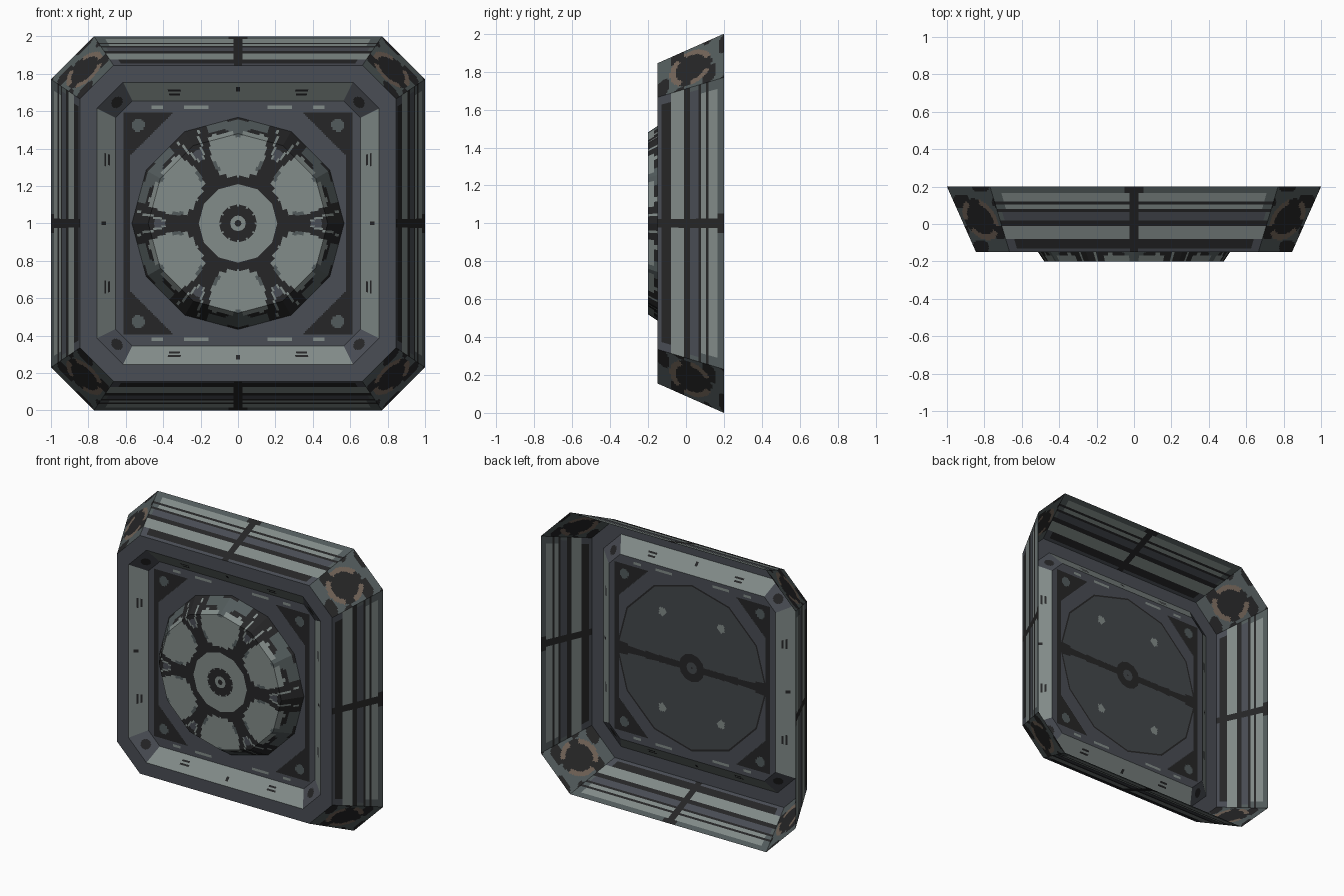
import bpy, bmesh, math
from mathutils import Vector

if "Cube" in bpy.data.objects:
    bpy.data.objects.remove(bpy.data.objects["Cube"])

# ---- flat colours (linear) ----
COLOURS = [("charcoal", (.019, .019, .020)), ("slate", (.067, .074, .089)),
           ("pale_grey", (.225, .262, .252)), ("mid_grey", (.085, .105, .107)),
           ("rust_brown", (.17, .128, .098)), ("back_grey", (.058, .064, .070))]
MATS = []
for n, c in COLOURS:
    m = bpy.data.materials.new(n)
    m.diffuse_color = (*c, 1)
    m.use_nodes = True
    m.node_tree.nodes["Principled BSDF"].inputs["Base Color"].default_value = m.diffuse_color
    MATS.append(m)
DARK, SLATE, PALE, MID, RUST, BACK = range(6)


def finish(bm, name):
    bmesh.ops.remove_doubles(bm, verts=bm.verts, dist=1e-5)
    me = bpy.data.meshes.new(name)
    bm.to_mesh(me)
    bm.free()
    for m in MATS:
        me.materials.append(m)
    ob = bpy.data.objects.new(name, me)
    bpy.context.collection.objects.link(ob)
    return ob


def octagon(h, c, y):
    """Square of half size h with corners cut by c, standing at depth y."""
    k = h - c
    return [Vector((x, y, z + 1)) for x, z in
            ((h, -k), (h, k), (k, h), (-k, h), (-h, k), (-h, -k), (-k, -h), (k, -h))]


def patch(bm, a0, a1, b0, b1, us, vs, rule):
    """Flat quad split into cells; each cell takes its colour from rule(centre)."""
    rows = [[bm.verts.new(a0.lerp(a1, u).lerp(b0.lerp(b1, u), v)) for u in us] for v in vs]
    for r0, r1 in zip(rows, rows[1:]):
        for j in range(len(us) - 1):
            f = bm.faces.new((r0[j], r1[j], r1[j + 1], r0[j + 1]))
            f.material_index = rule(f.calc_center_median())


def steps(n):
    return [i / n for i in range(n + 1)]


def octagon_band(name, outer, inner, nu, vs, side_rule, corner_rule, nc):
    """Eight slanted faces between two octagons."""
    bm = bmesh.new()
    for i in range(8):
        j = (i + 1) % 8
        q = (outer[i], outer[j], inner[i], inner[j])
        if i % 2:
            mid = sum(q, Vector()) / 4
            patch(bm, *q, steps(nc), steps(nc), lambda p: corner_rule(p, mid))
        else:
            along_z = i in (0, 4)
            patch(bm, *q, steps(nu), vs,
                  lambda p: side_rule(p, abs(p.z - 1) if along_z else abs(p.x)))
    return finish(bm, name)


# ---- outer casing: open-backed sloping wall with stripes ----
STRIPES = [(.2, MID), (.165, PALE), (.12, DARK), (.105, PALE), (.08, DARK), (.065, SLATE),
           (.02, DARK), (-.01, PALE), (-.08, DARK), (-.13, SLATE), (-.15, None)]


def wall_rule(p, s):
    col = [c for y, c in STRIPES if p.y < y][-1]
    if s < (.05 if col in (DARK, MID) else .03):
        return DARK
    if s > .70 and col != DARK:
        return MID
    if s > .64 and p.y < -.08:
        return SLATE
    return col


def badge_rule(p, mid):
    d = p - mid
    r = d.length
    t = math.atan2(d.y, d.z if p.z > 1 else -d.z)
    if r < .092:
        return DARK
    if r < .125:
        return RUST if math.sin(3 * t + .8) > -.6 else DARK
    return DARK if math.sin(38 * d.y + 1) * math.cos(30 * d.x) > .25 else MID


back = octagon(1, .23, .2)
front = octagon(.845, .18, -.15)
octagon_band("outer_casing", back, front, 60, [(.2 - y) / .35 for y, _ in STRIPES],
             wall_rule, badge_rule, 40)

# ---- flat front rim ----
lip = octagon(.754, .14, -.15)
octagon_band("front_rim", front, lip, 1, [0, 1], lambda p, s: SLATE, lambda p, m: SLATE, 1)

# ---- recess wall sloping in to the panel ----
PANEL_Y = -.07


def recess_rule(p, s):
    depth = (p.y + .15) / (PANEL_Y + .15)
    if s < .014 and .25 < depth < .5:
        return DARK
    if .31 < s < .37 and (.4 < depth < .5 or .6 < depth < .7):
        return DARK
    return PALE


octagon_band("recess_wall", lip, octagon(.655, .09, PANEL_Y), 120,
             [0, .1, .25, .4, .5, .6, .7, 1],
             recess_rule, lambda p, m: DARK if (p - m).length < .033 else SLATE, 24)

# ---- recessed panel with dark corner gussets ----


def panel_rule(p):
    x, z = abs(p.x), abs(p.z - 1)
    if math.hypot(x - .535, z - .525) < .035:
        return MID
    if x < .615 and z < .59 and (x + z > .94 or x > .575):
        return DARK
    if .61 < z < .625 and (.16 < x < .29 or .4 < x < .46):
        return PALE
    return SLATE


bm = bmesh.new()
h = .655
P = [Vector((x, PANEL_Y, z + 1)) for x, z in ((-h, h), (h, h), (-h, -h), (h, -h))]
patch(bm, *P, steps(150), steps(150), panel_rule)
for sx in (-1, 1):
    for sz in (-1, 1):
        bmesh.ops.bisect_plane(bm, geom=bm.verts[:] + bm.edges[:] + bm.faces[:],
                               plane_co=(sx * h, 0, 1 + sz * (h - .09)),
                               plane_no=(sx, 0, sz), clear_outer=True)
finish(bm, "recess_panel")

# ---- twelve-sided wheel ----


def twelve_sided(name, profile, rule, flip=False, n=240):
    bm = bmesh.new()
    rings = []
    for r, y in profile:
        ring = []
        for i in range(n):
            a = math.tau * i / n
            k = math.cos(math.pi / 12) / math.cos(a % (math.pi / 6) - math.pi / 12)
            ring.append(bm.verts.new((r * k * math.cos(a), y, 1 + r * k * math.sin(a))))
        rings.append(ring)
    for q0, q1 in zip(rings, rings[1:]):
        for i in range(n):
            j = (i + 1) % n
            vs = (q0[i], q1[i], q1[j], q0[j])
            f = bm.faces.new(vs[::-1] if flip else vs)
            f.material_index = rule(f.calc_center_median())
    bmesh.ops.contextual_create(bm, geom=rings[0])
    for f in bm.faces:
        if len(f.verts) > 4:
            f.material_index = DARK
    return finish(bm, name)


def wheel_rule(p):
    r = math.hypot(p.x, p.z - 1)
    a = math.atan2(p.z - 1, p.x) % (math.pi / 3)
    a = min(a, math.pi / 3 - a)          # angle from the nearest spoke
    d = r * math.sin(a)                  # distance from its centre line
    b = r * math.sin(math.pi / 6 - a)    # distance from the petal centre line
    if r < .25:                          # hub
        if .02 < r < .036 or .095 < r < .205:
            return PALE
        return DARK
    if .39 < r < .54 and d < .022 + (r - .39) * .3:
        edge = .022 + (r - .39) * .3 - d
        return PALE if edge < .012 else (SLATE if r < .45 else DARK)
    if d < .045 + max(0, r - .36) * .38:
        return DARK
    if .30 < r < .36 and d < .062:
        return MID
    if r < .27 and b > .06:
        return DARK
    if r < .49 - (.025 if b < .03 else 0):
        return PALE
    if r < .505:
        return DARK if b > .05 else MID
    return DARK if r > .55 else MID


flat = [(.006 + .012 * i, -.2) for i in range(40)]
side = [(.48 + .087 * i / 8, -.2 + (PANEL_Y + .2) * i / 8) for i in range(9)]
twelve_sided("wheel", flat + side, wheel_rule, flip=True)


# ---- plain back cover of the wheel ----
def cover_rule(p):
    x, z = abs(p.x), abs(p.z - 1)
    r = math.hypot(x, z)
    if r < .04:
        return BACK
    if r < .095 or z < .024 + max(0, x - .47) * .3:
        return DARK
    if math.hypot(x - .23, z - .34) < .03:
        return PALE
    k = math.cos(math.pi / 12) / math.cos(math.atan2(z, x) % (math.pi / 6) - math.pi / 12)
    return DARK if r / k > .575 else BACK


twelve_sided("wheel_back_cover", [(.006 + .0117 * i, PANEL_Y + .006) for i in range(51)],
             cover_rule)
